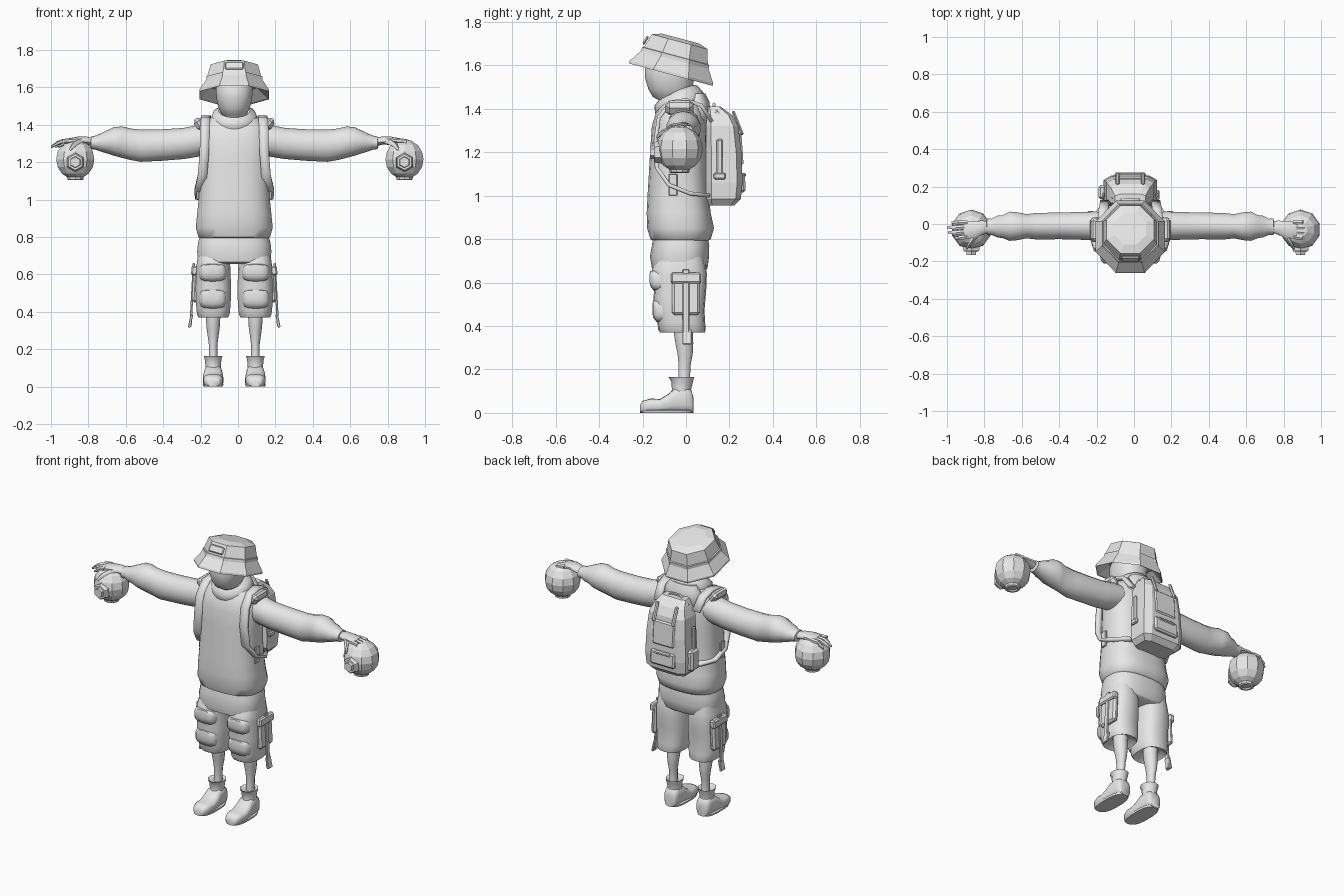
import bpy, bmesh, math
from mathutils import Vector, Matrix

CX = -0.02                      # the body's mirror plane
grey = bpy.data.materials.new("light grey")
grey.diffuse_color = (0.8, 0.8, 0.8, 1)


def finish(name, bm, smooth=False, mirror=False, cx=CX):
    bmesh.ops.recalc_face_normals(bm, faces=bm.faces)
    me = bpy.data.meshes.new(name)
    bm.to_mesh(me)
    bm.free()
    me.materials.append(grey)
    if smooth:
        me.shade_smooth()
        me.set_sharp_from_angle(angle=math.radians(50))
    ob = bpy.data.objects.new(name, me)
    bpy.context.collection.objects.link(ob)
    ob.location.x = cx
    if mirror:
        ob.modifiers.new("mirror", 'MIRROR')
    return ob


def loft(name, rings, axis='z', n=16, e=2.0, smooth=True, mirror=False, turn=0.5, cx=CX):
    """Skin super-ellipse rings (x, y, z, radius a, radius b) set square to an axis."""
    bm = bmesh.new()
    loops = []
    for x, y, z, ra, rb in rings:
        loop = []
        for i in range(n):
            t = 2 * math.pi * (i + turn) / n
            c, s = math.cos(t), math.sin(t)
            a = ra * math.copysign(abs(c) ** (2 / e), c)
            b = rb * math.copysign(abs(s) ** (2 / e), s)
            off = {'z': (a, b, 0), 'x': (0, a, b), 'y': (a, 0, b)}[axis]
            loop.append(bm.verts.new(Vector((x, y, z)) + Vector(off)))
        loops.append(loop)
    for p, q in zip(loops, loops[1:]):
        for i in range(n):
            j = (i + 1) % n
            bm.faces.new((p[i], p[j], q[j], q[i]))
    bm.faces.new(loops[0])
    bm.faces.new(loops[-1])
    return finish(name, bm, smooth, mirror, cx)


def spans(rows, x=0.0):
    """Rows of (z, front y, back y, half width) as loft rings."""
    return [(x, (f + b) / 2, z, w, (b - f) / 2) for z, f, b, w in rows]


def box(name, loc, size, rot=(0, 0, 0), mirror=False, bevel=0.006):
    bm = bmesh.new()
    bmesh.ops.create_cube(bm, size=1)
    bmesh.ops.scale(bm, vec=size, verts=bm.verts)
    if bevel:
        bmesh.ops.bevel(bm, geom=bm.edges[:], offset=bevel, segments=1, affect='EDGES')
    for i, ax in enumerate('XYZ'):
        bmesh.ops.rotate(bm, matrix=Matrix.Rotation(math.radians(rot[i]), 3, ax), verts=bm.verts)
    bmesh.ops.translate(bm, vec=loc, verts=bm.verts)
    return finish(name, bm, False, mirror)


def ribbon(name, path, width, thick, mirror=True):
    bm = bmesh.new()
    rows = [[bm.verts.new((x + s * width / 2, y, z)) for s in (-1, 1)] for x, y, z in path]
    for p, q in zip(rows, rows[1:]):
        bm.faces.new((p[0], p[1], q[1], q[0]))
    ob = finish(name, bm, True, mirror)
    m = ob.modifiers.new("thickness", 'SOLIDIFY')
    m.thickness, m.offset = thick, 0
    return ob


# Hat: eight-sided, tilted back
def tilt_hat(ob):
    ob.location = (CX, -0.07, 1.557)
    ob.rotation_euler.x = math.radians(-15)

tilt_hat(loft("bucket_hat", [(0, 0, h, rx, ry) for h, rx, ry in (
    (0.055, .13, .14), (0.004, .19, .20), (0, .20, .215), (0.012, .20, .215),
    (0.07, .162, .175), (0.088, .162, .172), (0.09, .156, .165),
    (0.157, .137, .143), (0.172, .09, .095))], n=8, smooth=False))
tilt_hat(box("hat_badge", (0, -.153, .123), (.10, .012, .045), rot=(-17, 0, 0)))

# Head
loft("head", spans([(1.36, -.10, .02, .06), (1.435, -.12, .02, .05), (1.455, -.155, .02, .067),
                    (1.49, -.175, .03, .085), (1.54, -.19, .04, .097), (1.60, -.19, .045, .10),
                    (1.65, -.16, .04, .09)]), n=16, e=2.3)

# Hood collar: tilted soft ring, plus the hood lying on the back
bm = bmesh.new()
grid = []
for i in range(20):
    t = 2 * math.pi * i / 20
    r = .044 + .006 * math.sin(t)
    grid.append([bm.verts.new(((.084 + r * math.cos(u)) * math.cos(t),
                               (.078 + r * math.cos(u)) * math.sin(t),
                               1.3 * r * math.sin(u))) for u in [math.pi * k / 4 for k in range(8)]])
for i in range(20):
    for k in range(8):
        p, q = grid[i], grid[(i + 1) % 20]
        bm.faces.new((p[k], q[k], q[(k + 1) % 8], p[(k + 1) % 8]))
collar = finish("hood_collar", bm, True)
collar.location = (CX, -.035, 1.422)
collar.rotation_euler.x = math.radians(22)
loft("hood_back", spans([(1.32, .03, .09, .09), (1.37, .0, .115, .13), (1.43, .0, .11, .12),
                         (1.47, .02, .09, .09)]), n=12)

# Sweater and the shirt hem below it
loft("sweater", spans([(.79, -.14, .10, .18), (.80, -.165, .115, .193), (.85, -.18, .13, .207),
                       (.92, -.182, .115, .20), (1.0, -.178, .105, .192), (1.1, -.172, .10, .187),
                       (1.22, -.165, .098, .188), (1.32, -.158, .095, .192), (1.38, -.14, .085, .18),
                       (1.43, -.11, .07, .14), (1.46, -.08, .05, .08)]), n=24, e=2.6)
loft("shirt_hem", spans([(.655, -.14, .09, .17), (.665, -.158, .10, .192), (.72, -.167, .107, .20),
                         (.77, -.158, .108, .195), (.82, -.15, .10, .18)]), n=24, e=2.6)

# Sleeves, with the elbow crease and gathered cuffs
loft("sleeve", [(.12, -.01, 1.325, .075, .075), (.19, -.01, 1.315, .078, .085),
                (.27, -.01, 1.30, .076, .083), (.38, -.01, 1.292, .073, .084),
                (.50, -.012, 1.288, .073, .086), (.555, -.012, 1.296, .066, .084),
                (.60, -.012, 1.307, .076, .084), (.645, -.012, 1.311, .080, .076),
                (.685, -.014, 1.308, .062, .060), (.71, -.014, 1.306, .060, .050),
                (.74, -.015, 1.304, .044, .038), (.765, -.015, 1.304, .045, .034),
                (.77, -.015, 1.304, .03, .02)], axis='x', n=14, mirror=True)

# Hands resting on the balls
loft("palm", [(.75, -.015, 1.306, .028, .022), (.79, -.02, 1.315, .04, .022),
              (.84, -.03, 1.318, .048, .018), (.89, -.032, 1.313, .048, .014)],
     axis='x', n=10, mirror=True)
for k, (y, tip) in enumerate(((-.075, .94), (-.045, .975), (-.018, .98), (.008, .955))):
    loft("finger_%d" % k, [(.87, y * .9, 1.315, .014, .013), (.92, y, 1.312, .013, .012),
                           (.95 * tip / .98, y, 1.30, .012, .011), (tip, y, 1.282, .006, .006)],
         axis='x', n=6, mirror=True)
loft("thumb", [(.80, -.03, 1.312, .024, .016), (.835, -.075, 1.305, .018, .015),
               (.86, -.11, 1.29, .013, .013), (.875, -.135, 1.27, .007, .008)],
     axis='y', n=6, mirror=True)

# Faceted balls with a hexagonal knob in front and a ring underneath
for side, bx in (("left", -.87), ("right", .89)):
    R = .107
    loft("ball_" + side, [(0, -.03, 1.215 - R * math.cos(t), R * math.sin(t), R * math.sin(t))
                          for t in [math.pi * k / 8 for k in (.9, 2, 3, 4, 5, 6, 7.1)]],
         n=10, smooth=False, cx=bx)
    loft("ball_knob_" + side, [(0, y, 1.2, r, r) for y, r in (
        (-.10, .052), (-.138, .05), (-.148, .043), (-.148, .031), (-.165, .028))],
        axis='y', n=6, smooth=False, turn=0.5, cx=bx)
    loft("ball_base_" + side, [(0, -.03, z, r, r) for z, r in (
        (1.14, .05), (1.108, .046), (1.104, .038), (1.104, .03), (1.112, .026))],
        n=10, smooth=False, cx=bx)

# Backpack
loft("backpack", spans([(.955, .10, .225, .115), (.985, .09, .255, .142), (1.06, .09, .263, .147),
                        (1.20, .09, .258, .14), (1.32, .09, .243, .13), (1.37, .095, .215, .108),
                        (1.41, .10, .16, .085)]), n=8, e=5, smooth=False)
box("backpack_lid", (0, .178, 1.355), (.20, .12, .03), rot=(-38, 0, 0), bevel=.01)
box("backpack_pocket", (0, .258, 1.06), (.17, .03, .09), rot=(3, 0, 0), bevel=.01)
box("pocket_flap", (0, .266, 1.095), (.12, .02, .02))
box("backpack_panel", (0, .25, 1.215), (.15, .02, .15), rot=(4, 0, 0), bevel=.008)
box("lid_strap", (.068, .238, 1.335), (.022, .014, .12), rot=(22, 0, 0), mirror=True)
box("side_strap", (.142, .155, 1.17), (.016, .028, .18), mirror=True)
box("side_buckle", (.146, .155, 1.09), (.02, .055, .03), mirror=True)
box("side_pouch", (-.145, .17, 1.06), (.05, .075, .13), bevel=.012)
loft("backpack_handle", [(-.05, .13, 1.405, .008, .008), (-.03, .13, 1.42, .008, .008),
                         (.03, .13, 1.42, .008, .008), (.05, .13, 1.405, .008, .008)], axis='x', n=6)

# Shoulder straps over the sweater, with hanging ends
ribbon("shoulder_strap", [(.135, .12, 1.34), (.145, .07, 1.415), (.15, .0, 1.44), (.155, -.07, 1.43),
                          (.158, -.125, 1.36), (.16, -.14, 1.25), (.17, -.135, 1.13),
                          (.188, -.08, 1.05), (.185, .02, 1.01), (.13, .11, 1.0)], .05, .018)
box("strap_end", (.195, -.06, 1.05), (.012, .04, .10), mirror=True, bevel=.003)
box("shoulder_pad", (.185, -.03, 1.405), (.05, .13, .07), rot=(0, 35, 0), mirror=True, bevel=.018)

# Shorts with pockets, knee folds and loose side straps
loft("shorts_leg", spans([(.72, -.12, .08, .08), (.67, -.155, .092, .088), (.64, -.158, .096, .092),
                          (.58, -.145, .094, .094), (.53, -.15, .09, .097), (.47, -.142, .085, .095),
                          (.42, -.132, .088, .092), (.385, -.128, .09, .088), (.37, -.12, .087, .08),
                          (.40, -.08, .05, .05)], x=.112), n=18, e=2.6, mirror=True)
for nm, z, h, y in (("thigh_pocket", .61, .05, -.148), ("knee_fold", .47, .055, -.135)):
    loft(nm, [(.115, y + .03, z, .075, h), (.115, y, z, .07, h * .95),
              (.115, y - .016, z + .008, .055, h * .7), (.115, y - .02, z + .01, .03, h * .35)],
         axis='y', n=14, e=3.2, mirror=True)
box("cargo_pocket", (.205, .0, .545), (.035, .13, .19), rot=(0, -3, 0), mirror=True, bevel=.012)
box("cargo_flap", (.212, .0, .62), (.035, .14, .05), rot=(0, -6, 0), mirror=True, bevel=.008)
box("side_tape", (.225, .0, .49), (.012, .03, .34), rot=(0, -3, 0), mirror=True, bevel=.003)
box("tape_end", (.234, .005, .35), (.014, .042, .07), rot=(0, -12, 0), mirror=True, bevel=.003)

# Legs
loft("lower_leg", spans([(.45, -.06, .04, .045), (.37, -.058, .033, .04), (.32, -.05, .035, .037),
                         (.27, -.04, .032, .03), (.22, -.035, .022, .023), (.17, -.035, .02, .023),
                         (.10, -.04, .025, .028)], x=.113), n=12, mirror=True)

# Shoes: low toe, raised ankle and flared collar
loft("shoe", [(.113, y, h / 2, w, h / 2) for y, h, w in (
    (-.212, .035, .028), (-.20, .055, .042), (-.165, .066, .053), (-.12, .064, .056),
    (-.085, .085, .054), (-.05, .115, .05), (0, .12, .046), (.025, .105, .042), (.034, .07, .032))],
    axis='y', n=14, e=3, mirror=True)
loft("shoe_collar", spans([(.07, -.07, .022, .044), (.11, -.065, .024, .043), (.145, -.068, .032, .047),
                           (.165, -.08, .038, .053), (.15, -.05, .02, .03)], x=.113),
     n=10, mirror=True)
loft("shoe_sole", spans([(0, -.208, .032, .053), (.012, -.212, .035, .056), (.016, -.20, .03, .05)],
                        x=.113), n=16, e=2.8, mirror=True)
